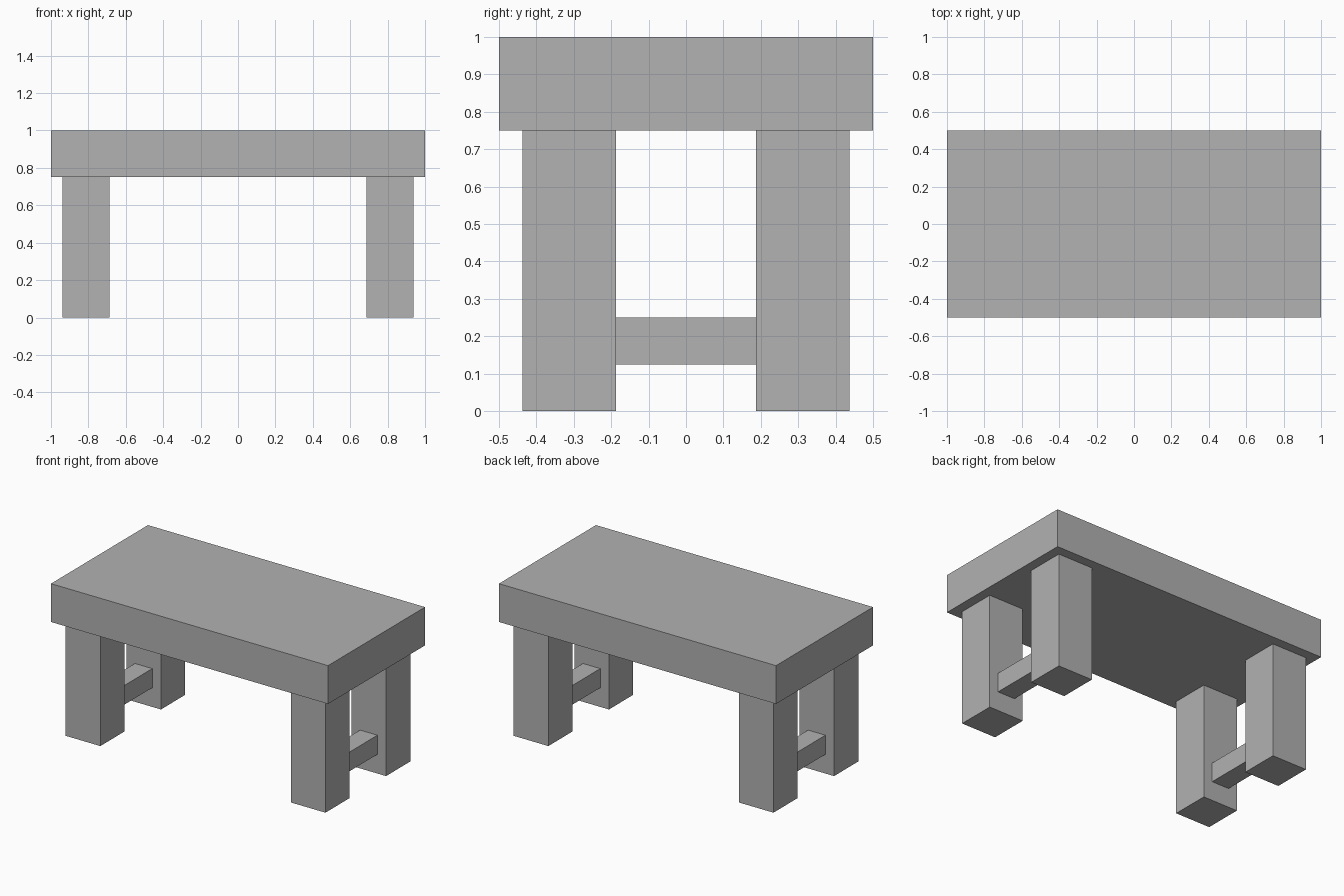
import bpy

if "Cube" in bpy.data.objects:
    bpy.data.objects.remove(bpy.data.objects["Cube"], do_unlink=True)

# Single plain grey material
GREY = (0.445, 0.445, 0.445, 1.0)
grey = bpy.data.materials.new("grey")
grey.use_nodes = True
grey.diffuse_color = GREY
grey.node_tree.nodes["Principled BSDF"].inputs["Base Color"].default_value = GREY


def box(name, centre, size):
    """Add a flat-faced box with its size baked into the mesh."""
    bpy.ops.mesh.primitive_cube_add(size=1, location=centre)
    obj = bpy.context.object
    obj.name = name
    obj.scale = size
    bpy.ops.object.transform_apply(location=False, rotation=False, scale=True)
    obj.data.materials.append(grey)
    return obj


LEG = 0.25           # leg thickness
LEG_HEIGHT = 0.75
LEG_X, LEG_Y = 0.8125, 0.3125
BAR = 0.125          # crossbar thickness

# Thick table top
box("table_top", (0, 0, LEG_HEIGHT + 0.125), (2, 1, 0.25))

# Two pairs of legs, each joined by a low crossbar
for side, sx in (("left", 1), ("right", -1)):
    for end, sy in (("front", -1), ("back", 1)):
        box(f"{end}_{side}_leg", (sx * LEG_X, sy * LEG_Y, LEG_HEIGHT / 2),
            (LEG, LEG, LEG_HEIGHT))
    box(f"{side}_crossbar", (sx * LEG_X, 0, 0.1875),
        (BAR, 2 * LEG_Y - LEG, BAR))
